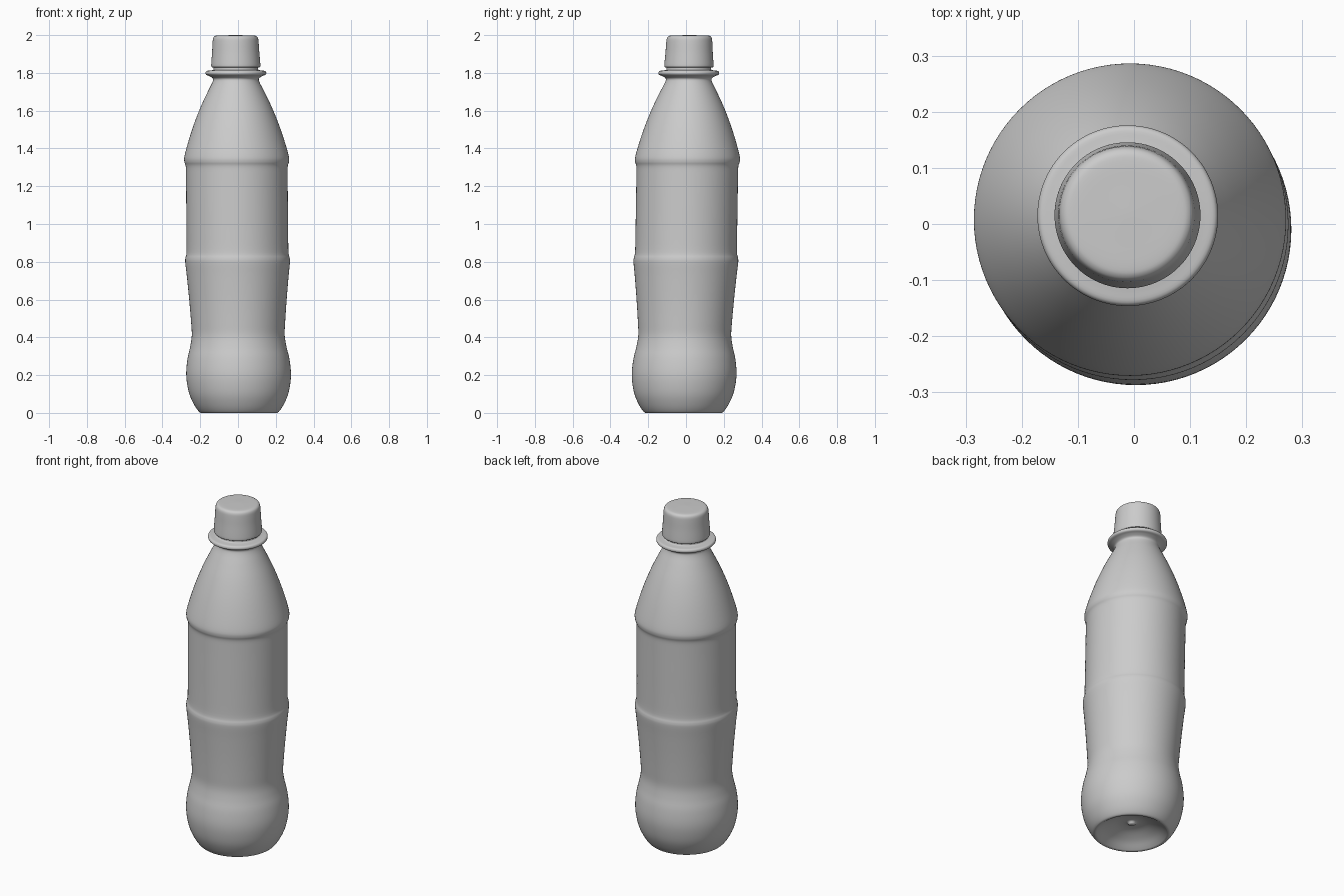
import bpy, bmesh, math
from mathutils import Vector

if "Cube" in bpy.data.objects:
    bpy.data.objects.remove(bpy.data.objects["Cube"])

SEGMENTS = 96


def smooth_profile(points, steps=4):
    """Catmull-Rom curve through (radius, height) points."""
    p = [Vector(q) for q in points]
    p = [2 * p[0] - p[1]] + p + [2 * p[-1] - p[-2]]
    out = []
    for a, b, c, d in zip(p, p[1:], p[2:], p[3:]):
        for i in range(steps):
            t = i / steps
            out.append(0.5 * (2 * b + (c - a) * t + (2 * a - 5 * b + 4 * c - d) * t ** 2
                              + (3 * b - a - 3 * c + d) * t ** 3))
    out.append(p[-2])
    return out


def lean(z):
    """The whole bottle leans very slightly off the vertical."""
    return 0.005 - 0.009 * z, -0.013 + 0.0155 * z


def lathe(name, points):
    bm = bmesh.new()
    previous = None
    for r, z in smooth_profile(points):
        dx, dy = lean(z)
        if r < 1e-4:
            ring = [bm.verts.new((dx, dy, z))] * SEGMENTS
        else:
            angles = [2 * math.pi * i / SEGMENTS for i in range(SEGMENTS)]
            ring = [bm.verts.new((dx + r * math.cos(a), dy + r * math.sin(a), z)) for a in angles]
        if previous:
            for i in range(SEGMENTS):
                j = (i + 1) % SEGMENTS
                corners = [previous[i], previous[j], ring[j], ring[i]]
                bm.faces.new(list(dict.fromkeys(corners)))
        previous = ring
    bmesh.ops.recalc_face_normals(bm, faces=bm.faces)
    mesh = bpy.data.meshes.new(name)
    bm.to_mesh(mesh)
    bm.free()
    obj = bpy.data.objects.new(name, mesh)
    bpy.context.collection.objects.link(obj)
    bpy.ops.object.select_all(action='DESELECT')
    obj.select_set(True)
    bpy.context.view_layer.objects.active = obj
    bpy.ops.object.shade_smooth_by_angle(angle=math.radians(50))
    return obj


# Bottle: dimpled base, bulb, waist, label panel, shoulder, neck and collar
lathe("bottle_body", [
    (0, 0.05), (0.015, 0.052), (0.03, 0.065), (0.08, 0.06), (0.14, 0.035), (0.18, 0.008),
    (0.195, 0.0), (0.21, 0.005), (0.235, 0.04), (0.26, 0.095), (0.274, 0.16),
    (0.277, 0.22), (0.269, 0.29), (0.255, 0.35), (0.246, 0.41), (0.249, 0.48),
    (0.258, 0.6), (0.269, 0.72), (0.277, 0.795), (0.276, 0.82), (0.27, 0.85),
    (0.269, 0.95), (0.269, 1.1), (0.269, 1.25), (0.27, 1.305), (0.277, 1.33),
    (0.276, 1.36), (0.254, 1.44), (0.224, 1.53), (0.188, 1.62), (0.15, 1.7),
    (0.125, 1.75), (0.122, 1.77), (0.14, 1.783), (0.157, 1.79), (0.161, 1.8),
    (0.155, 1.81), (0.135, 1.813), (0.12, 1.816), (0.118, 1.825), (0.118, 1.84),
])

# Screw cap, open underneath
lathe("cap", [
    (0.118, 1.83), (0.127, 1.83), (0.13, 1.838), (0.129, 1.86), (0.125, 1.91), (0.122, 1.96),
    (0.119, 1.983), (0.111, 1.994), (0.095, 1.998), (0.05, 1.999), (0, 2.0),
])
